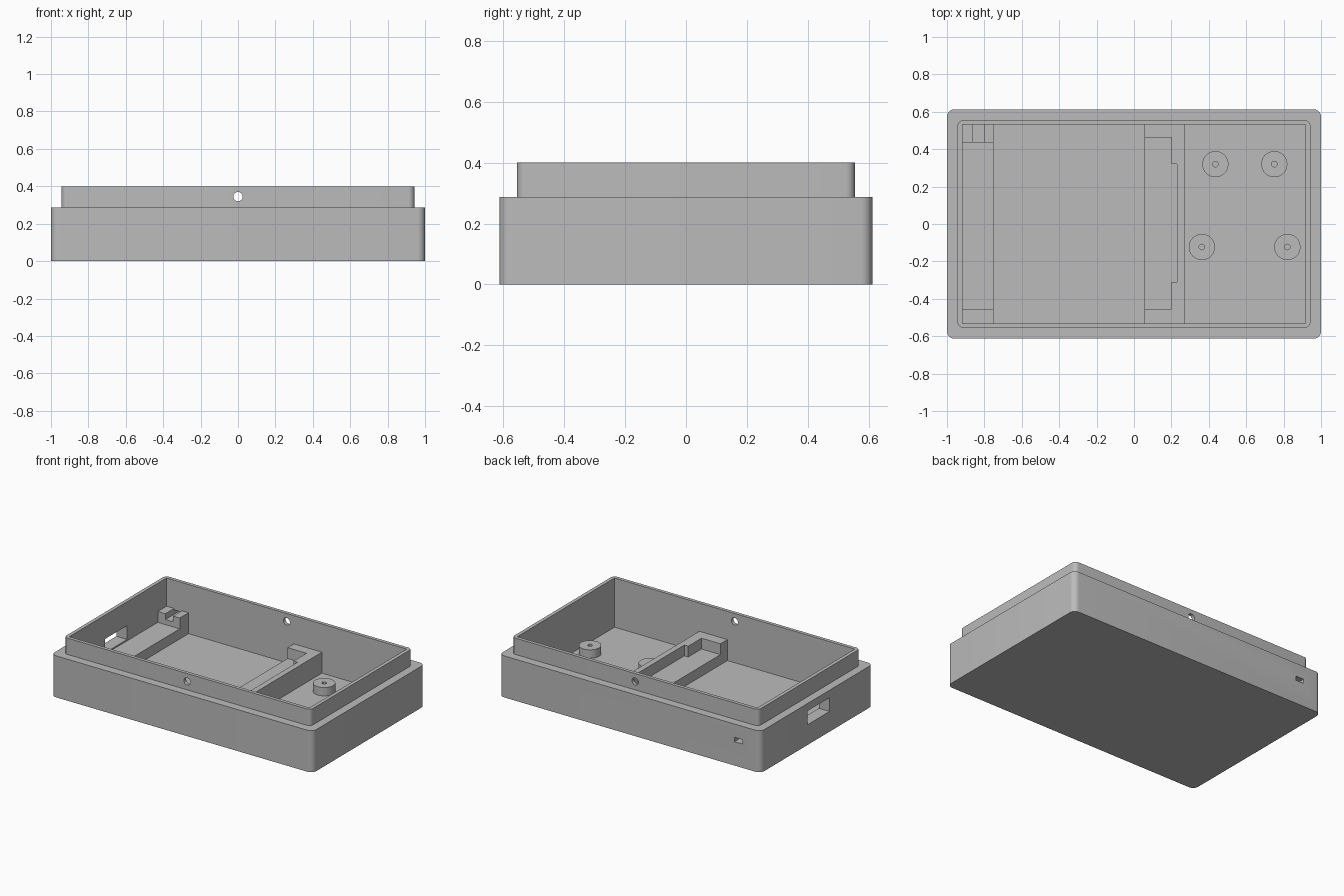
import bpy, bmesh
from math import cos, sin, pi, radians
from mathutils import Matrix, Vector

old = bpy.data.objects.get("Cube")
if old:
    bpy.data.objects.remove(old)

grey = bpy.data.materials.new("plain grey")
grey.use_nodes = True
colour = (0.5, 0.5, 0.5, 1)
grey.diffuse_color = colour
grey.node_tree.nodes["Principled BSDF"].inputs["Base Color"].default_value = colour

UP = Matrix.Identity(4)
ALONG_Y = Matrix.Rotation(radians(90), 4, 'X')   # profile (x, z), extruded toward -y


def prism(name, points, low, high, turn=UP):
    """Extrude a closed outline from low to high along its own normal."""
    bm = bmesh.new()
    face = bm.faces.new([bm.verts.new((x, y, low)) for x, y in points])
    grown = bmesh.ops.extrude_face_region(bm, geom=[face])["geom"]
    moved = [g for g in grown if isinstance(g, bmesh.types.BMVert)]
    bmesh.ops.translate(bm, verts=moved, vec=Vector((0, 0, high - low)))
    bmesh.ops.recalc_face_normals(bm, faces=bm.faces)
    bm.transform(turn)
    mesh = bpy.data.meshes.new(name)
    bm.to_mesh(mesh)
    bm.free()
    mesh.materials.append(grey)
    obj = bpy.data.objects.new(name, mesh)
    bpy.context.collection.objects.link(obj)
    return obj


def rect(x0, x1, y0, y1):
    return [(x0, y0), (x1, y0), (x1, y1), (x0, y1)]


def rounded(hx, hy, r, steps=8):
    pts = []
    for k, (sx, sy) in enumerate([(1, 1), (-1, 1), (-1, -1), (1, -1)]):
        for i in range(steps + 1):
            a = (k + i / steps) * pi / 2
            pts.append((sx * (hx - r) + r * cos(a), sy * (hy - r) + r * sin(a)))
    return pts


def circle(x, y, r, n=32):
    return [(x + r * cos(2 * pi * i / n), y + r * sin(2 * pi * i / n)) for i in range(n)]


def select(obj):
    bpy.ops.object.select_all(action='DESELECT')
    obj.select_set(True)
    bpy.context.view_layer.objects.active = obj


def combine(obj, tool, operation='DIFFERENCE'):
    select(obj)
    mod = obj.modifiers.new("combine", 'BOOLEAN')
    mod.operation, mod.solver, mod.object = operation, 'EXACT', tool
    bpy.ops.object.modifier_apply(modifier=mod.name)
    bpy.data.objects.remove(tool)


def smooth(obj):
    select(obj)
    bpy.ops.object.shade_smooth_by_angle(angle=radians(30))


FLOOR, LEDGE, TOP = 0.06, 0.13, 0.205
BASE, RIM = 0.287, 0.4

# Case shell: wide base, stepped-in lip, hollow inside
case = prism("case_shell", rounded(1, 0.613, 0.04), 0, BASE)
combine(case, prism("lip", rounded(0.943, 0.555, 0.03), 0.1, RIM), 'UNION')
combine(case, prism("cavity", rect(-0.918, 0.918, -0.531, 0.531), FLOOR, 0.5))

# Screw holes through the lip, side port, and rear cable slot
combine(case, prism("screw_holes", circle(0, 0.345, 0.025), -0.8, 0.8, ALONG_Y))
combine(case, prism("port", rect(-1.1, -0.85, -0.14, 0.1), 0.14, 0.235))
combine(case, prism("cable_slot", rect(-0.86, -0.8, 0.165, 0.195), -0.7, -0.5, ALONG_Y))
smooth(case)

# Ledges that carry the inserts
prism("right_ledge", rect(-0.925, -0.75, -0.535, 0.535), FLOOR - 0.01, LEDGE)
prism("middle_ledge", rect(0.055, 0.27, -0.535, 0.535), FLOOR - 0.01, LEDGE)

# Corner stops on the end ledge, the rear one grooved for the cable
prism("front_stop", rect(-0.925, -0.75, -0.535, -0.455), LEDGE, TOP)
groove = [(-0.918, LEDGE), (-0.75, LEDGE), (-0.75, TOP), (-0.8, TOP),
          (-0.8, 0.165), (-0.86, 0.165), (-0.86, TOP), (-0.918, TOP)]
prism("rear_stop", groove, -0.531, -0.435, ALONG_Y)

# Dividing wall with end returns and a thinner middle
wall = [(0.055, 0.535), (0.055, 0.463), (0.2, 0.463), (0.2, 0.32), (0.23, 0.32),
        (0.23, -0.31), (0.2, -0.31), (0.2, -0.455), (0.055, -0.455),
        (0.055, -0.535), (0.27, -0.535), (0.27, 0.535)]
prism("dividing_wall", wall, LEDGE, TOP)

# Mounting posts with pilot holes
for i, (x, y) in enumerate([(0.435, 0.32), (0.75, 0.32), (0.363, -0.123), (0.82, -0.123)]):
    post = prism(f"mounting_post_{i + 1}", circle(x, y, 0.07), FLOOR - 0.01, 0.118)
    combine(post, prism("pilot_hole", circle(x, y, 0.015, 16), FLOOR, 0.2))
    smooth(post)
